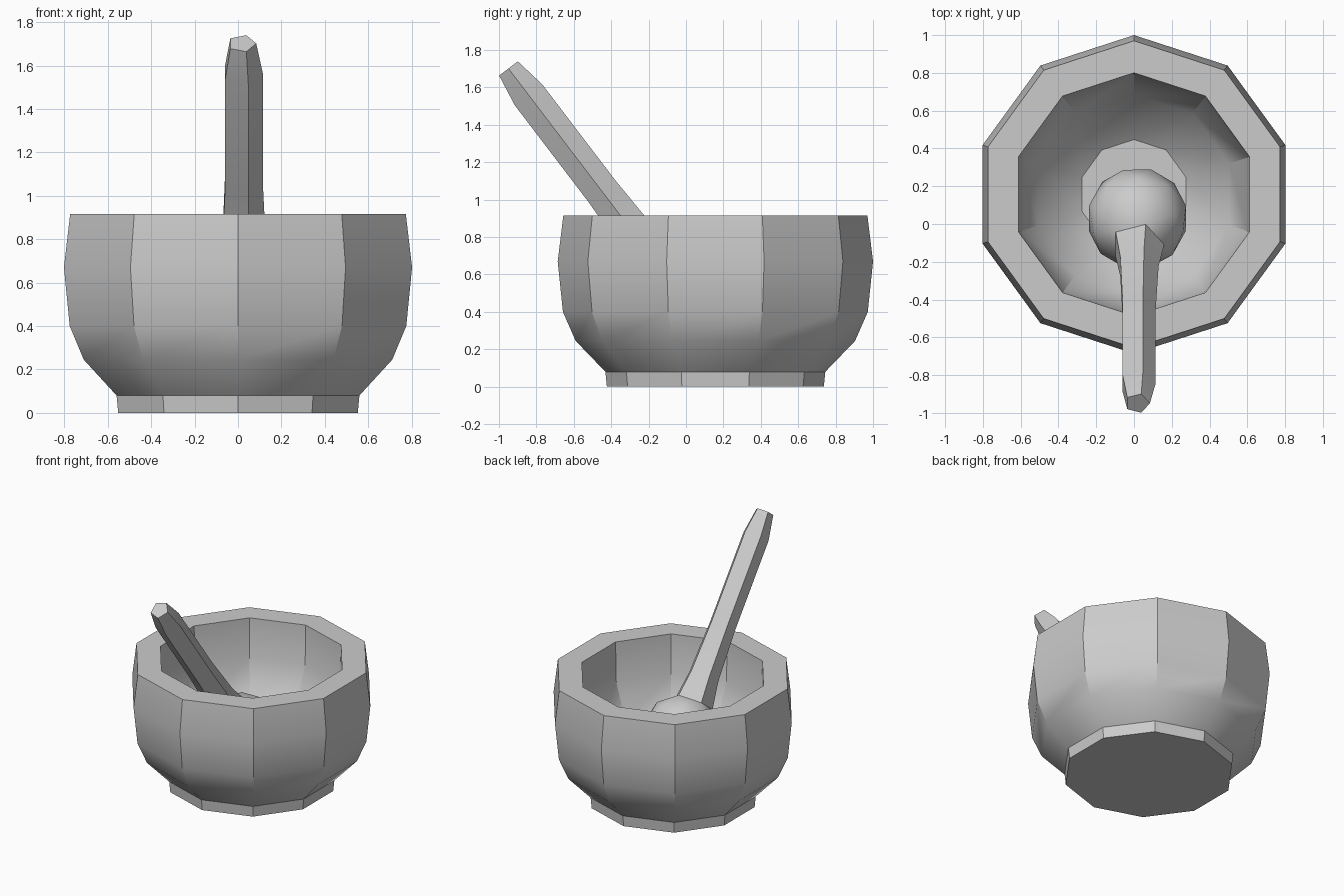
import bpy, bmesh, math
from mathutils import Vector

if "Cube" in bpy.data.objects:
    bpy.data.objects.remove(bpy.data.objects["Cube"])


def finish(bm, name):
    bmesh.ops.recalc_face_normals(bm, faces=bm.faces[:])
    mesh = bpy.data.meshes.new(name)
    bm.to_mesh(mesh)
    bm.free()
    obj = bpy.data.objects.new(name, mesh)
    bpy.context.collection.objects.link(obj)
    bpy.ops.object.select_all(action='DESELECT')
    obj.select_set(True)
    bpy.context.view_layer.objects.active = obj
    bpy.ops.object.shade_smooth_by_angle(angle=math.radians(30))
    return obj


# Mortar: ten-sided lathe, foot, outer wall, rim, hollow
profile = [(.58, 0), (.588, .08), (.747, .245), (.815, .40), (.843, .67),
           (.813, .915), (.643, .915), (.635, .62), (.53, .36), (.29, .17)]
SIDES = 10
bm = bmesh.new()
rings = []
for r, z in profile:
    angles = [math.pi / 2 + 2 * math.pi * i / SIDES for i in range(SIDES)]
    rings.append([bm.verts.new((r * math.cos(a), r * math.sin(a), z)) for a in angles])
for a, b in zip(rings, rings[1:]):
    for i in range(SIDES):
        j = (i + 1) % SIDES
        bm.faces.new((a[i], a[j], b[j], b[i]))
bm.faces.new(rings[0])
bm.faces.new(rings[-1])
bowl = finish(bm, "mortar_bowl")
bowl.location = (0, .157, 0)

# Pestle: ball head whose top five-sided cap is extruded into the handle
bm = bmesh.new()
bmesh.ops.create_icosphere(bm, subdivisions=2, radius=.27)
pole = max(bm.verts, key=lambda v: v.co.z)
bmesh.ops.dissolve_verts(bm, verts=[pole])
cap = max(bm.faces, key=lambda f: f.calc_center_median().z)
for h, r in [(.42, .112), (.79, .097), (1.44, .097), (1.616, .066)]:
    res = bmesh.ops.extrude_discrete_faces(bm, faces=[cap])
    cap = res["faces"][0]
    for v in cap.verts:
        side = Vector((v.co.x, v.co.y, 0)).normalized() * r
        v.co = (side.x, side.y, h)
pestle = finish(bm, "pestle")
pestle.location = (.018, .03, .416)
pestle.rotation_euler = (math.radians(37.3), 0, 0)
